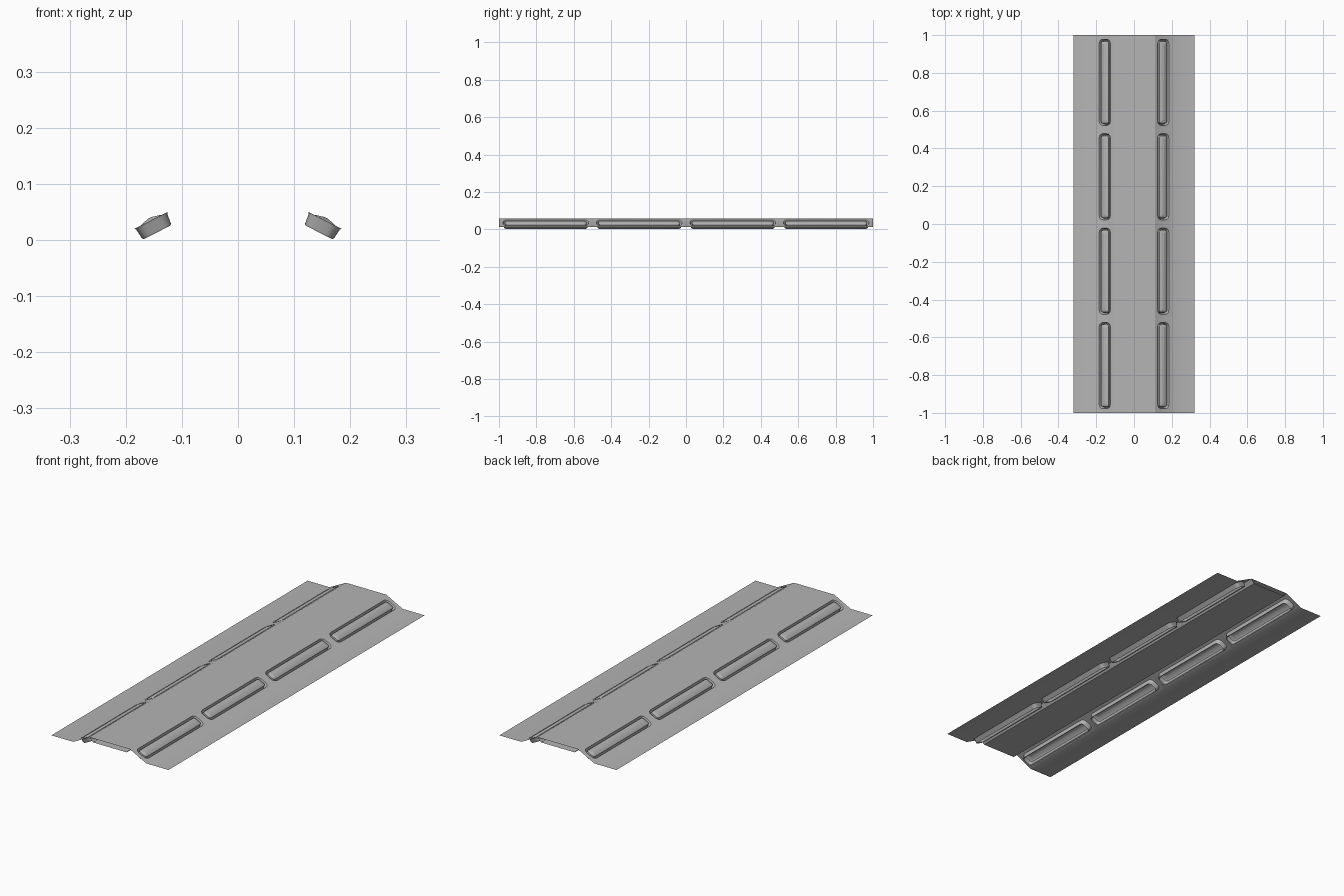
import bpy, bmesh, math
from mathutils import Vector

if "Cube" in bpy.data.objects:
    bpy.data.objects.remove(bpy.data.objects["Cube"])

grey = bpy.data.materials.new("panel_grey")
grey.diffuse_color = (0.46, 0.46, 0.46, 1)
grey.use_nodes = True
grey.node_tree.nodes["Principled BSDF"].inputs["Base Color"].default_value = grey.diffuse_color

# half profile of the folded sheet: centre, ridge, slope, flange
CENTRE, INNER = (0.0, 0.038), (0.092, 0.038)
RIDGE, FOOT, EDGE = (0.11, 0.058), (0.2, 0.012), (0.32, 0.012)
TOP = (0.0, 0.058)

# pocket section as (inset from rim, depth): groove going down, then a crowned lid
GROOVE = [(0, 0), (0.002, 0.003), (0.004, 0.021), (0.006, 0.024), (0.009, 0.021),
          (0.011, 0.001), (0.014, -0.001), (0.022, -0.003), (0.030, -0.005)]


def strip(bm, a, b, s):
    """Flat strip between two profile points, running the full length."""
    for i in range(4):
        y0, y1 = -1 + i * 0.5, -0.5 + i * 0.5
        pts = [(s * a[0], y0, a[1]), (s * b[0], y0, b[1]),
               (s * b[0], y1, b[1]), (s * a[0], y1, a[1])]
        bm.faces.new([bm.verts.new(p) for p in pts])


def rounded_rect(hu, hv, r, n=5):
    pts = []
    for k, (sx, sy) in enumerate([(1, 1), (-1, 1), (-1, -1), (1, -1)]):
        for i in range(n + 1):
            t = math.pi / 2 * (k + i / n)
            pts.append((sx * (hu - r) + r * math.cos(t), sy * (hv - r) + r * math.sin(t)))
    return pts


def pocket_cell(bm, s, yc):
    """Piece of the slope holding one grooved, rounded pocket."""
    a, b = Vector((s * RIDGE[0], 0, RIDGE[1])), Vector((s * FOOT[0], 0, FOOT[1]))
    mid, u = (a + b) / 2 + Vector((0, yc, 0)), (b - a).normalized()
    half = (b - a).length / 2
    n = u.cross(Vector((0, 1, 0)))
    if n.z < 0:
        n = -n

    def ring(pts, d):
        return [bm.verts.new(mid + u * p + Vector((0, q, 0)) - n * d) for p, q in pts]

    # slope sheet around the opening
    outer = ring([(half, 0.25), (-half, 0.25), (-half, -0.25), (half, -0.25)], 0)
    rings = [ring(rounded_rect(0.033 - i, 0.228 - i, max(0.022 - i, 0.002)), d) for i, d in GROOVE]
    first, m = rings[0], len(rings[0])
    q = m // 4
    for k in range(4):
        for i in range(q - 1):
            bm.faces.new((outer[k], first[k * q + i], first[k * q + i + 1]))
        nk = (k + 1) % 4
        bm.faces.new((outer[k], first[k * q + q - 1], first[nk * q], outer[nk]))
    # groove walls and lid
    for r0, r1 in zip(rings, rings[1:]):
        for i in range(m):
            j = (i + 1) % m
            bm.faces.new((r0[i], r0[j], r1[j], r1[i]))
    bm.faces.new(rings[-1])


def finish(bm, name):
    """Weld, face upwards, shade and link."""
    bmesh.ops.remove_doubles(bm, verts=bm.verts, dist=1e-5)
    bmesh.ops.recalc_face_normals(bm, faces=bm.faces)
    if sum(f.normal.z * f.calc_area() for f in bm.faces) < 0:
        bmesh.ops.reverse_faces(bm, faces=bm.faces)
    mesh = bpy.data.meshes.new(name)
    bm.to_mesh(mesh)
    bm.free()
    mesh.materials.append(grey)
    ob = bpy.data.objects.new(name, mesh)
    bpy.context.collection.objects.link(ob)
    bpy.ops.object.select_all(action='DESELECT')
    bpy.context.view_layer.objects.active = ob
    ob.select_set(True)
    bpy.ops.object.shade_smooth_by_angle(angle=math.radians(30))


# pressed lower sheet with flanges and pockets
sheet = bmesh.new()
for side in (-1, 1):
    strip(sheet, CENTRE, INNER, side)
    strip(sheet, INNER, RIDGE, side)
    strip(sheet, FOOT, EDGE, side)
    for k in range(4):
        pocket_cell(sheet, side, -0.75 + 0.5 * k)
finish(sheet, "pressed_sheet")

# flat top sheet spanning the ridges
top = bmesh.new()
for side in (-1, 1):
    strip(top, TOP, RIDGE, side)
finish(top, "top_sheet")
